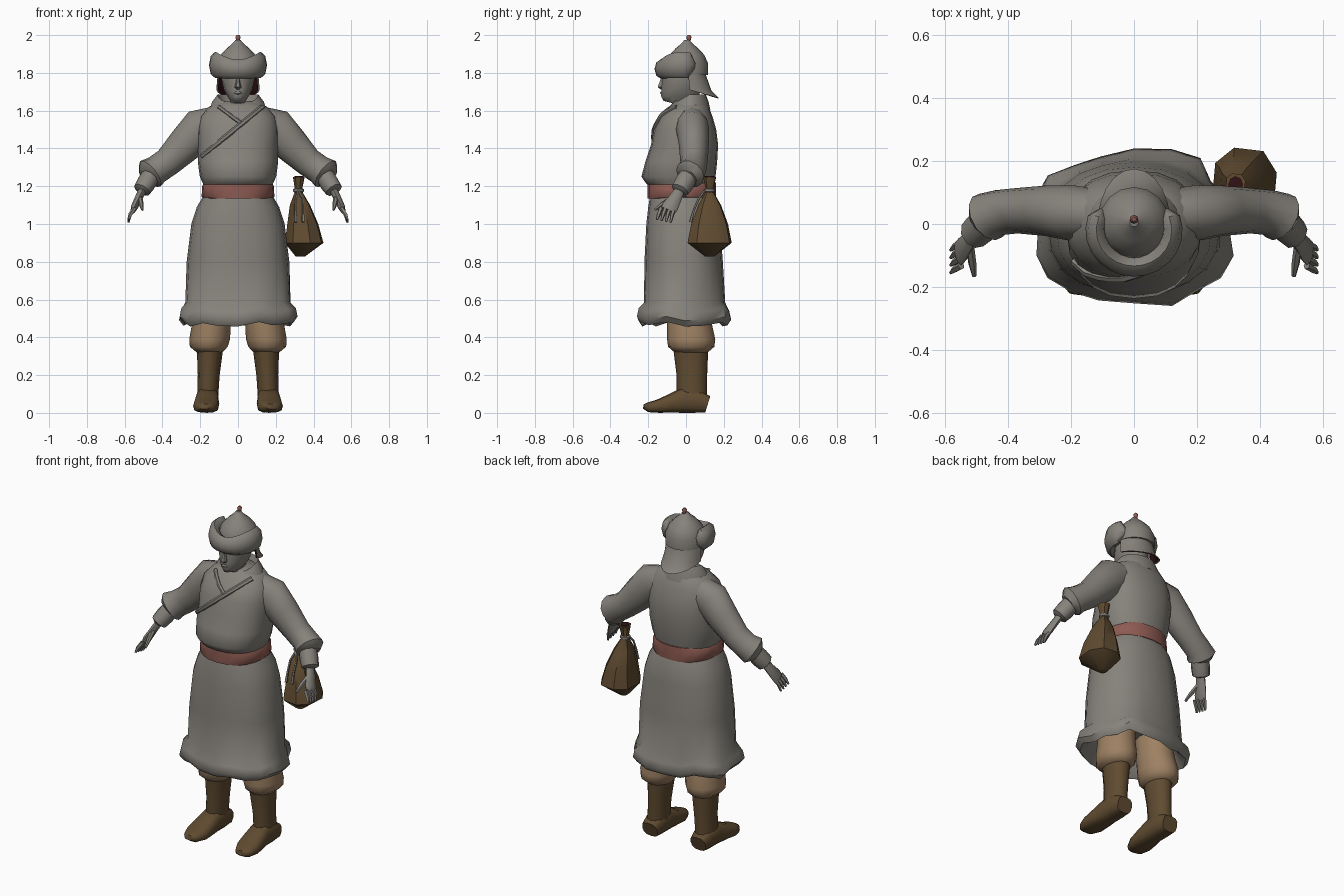
import bpy, bmesh, math, random
from mathutils import Vector

cube = bpy.data.objects.get("Cube")
if cube:
    bpy.data.objects.remove(cube, do_unlink=True)
random.seed(4)


def material(name, *rgb):
    mat = bpy.data.materials.new(name)
    mat.use_nodes = True
    mat.diffuse_color = (*rgb, 1)
    shader = mat.node_tree.nodes["Principled BSDF"]
    shader.inputs["Base Color"].default_value = (*rgb, 1)
    shader.inputs["Roughness"].default_value = 0.9
    return mat


GREY = material("grey_cloth", .24, .225, .2)
SASH = material("faded_red", .27, .105, .085)
TAN = material("tan_trousers", .34, .22, .125)
LEATHER = material("brown_leather", .115, .07, .03)
LINING = material("dark_red_lining", .03, .006, .008)


def loft(name, rings, mat, caps=True, closed=True, angle=50):
    """Skin a list of point rings into one object."""
    bm = bmesh.new()
    rows = [[bm.verts.new(p) for p in ring] for ring in rings]
    count = len(rows[0])
    for low, high in zip(rows, rows[1:]):
        for i in range(count if closed else count - 1):
            j = (i + 1) % count
            bm.faces.new((low[i], low[j], high[j], high[i]))
    if caps and closed:
        bm.faces.new(rows[0])
        bm.faces.new(rows[-1])
    bmesh.ops.recalc_face_normals(bm, faces=bm.faces)
    mesh = bpy.data.meshes.new(name)
    bm.to_mesh(mesh)
    bm.free()
    mesh.materials.append(mat)
    mesh.shade_smooth()
    mesh.set_sharp_from_angle(angle=math.radians(angle))
    obj = bpy.data.objects.new(name, mesh)
    bpy.context.collection.objects.link(obj)
    return obj


def power(value, exponent):
    return math.copysign(abs(value) ** exponent, value)


def unit_ring(n, square=2.0, turn=0.0):
    angles = [math.tau * i / n + turn for i in range(n)]
    return [(power(math.cos(a), 2 / square), power(math.sin(a), 2 / square)) for a in angles]


def level(z, rx, front, back, cx=0.0, n=20, square=2.0, dip=0.0, turn=0.0):
    """Horizontal ring given by half width, front y and back y."""
    cy, ry = (front + back) / 2, (back - front) / 2
    return [Vector((cx + c * rx, cy + s * ry, z - dip * max(0, -s)))
            for c, s in unit_ring(n, square, turn)]


def tube(name, path, mat, ref=(0, 1, 0), n=10, square=2.0, angle=50):
    """Sweep elliptical sections (x, y, z, ru, rv) along a path."""
    pts = [Vector(p[:3]) for p in path]
    rings = []
    for i, p in enumerate(path):
        t = (pts[min(i + 1, len(pts) - 1)] - pts[max(i - 1, 0)]).normalized()
        u = Vector(ref).cross(t).normalized()
        v = t.cross(u)
        rings.append([pts[i] + u * p[3] * c + v * p[-1] * s for c, s in unit_ring(n, square)])
    return loft(name, rings, mat, angle=angle)


# Coat skirt with an uneven padded hem
hem = [(random.uniform(-.02, .025), random.uniform(-.015, .015)) for _ in range(20)]
skirt = []
for z, rx, front, back, wave in [
        (.6, .22, -.16, .15, 0), (.5, .26, -.2, .19, .5), (.47, .285, -.23, .215, 1),
        (.5, .31, -.25, .235, 1), (.545, .3, -.24, .225, 1), (.585, .28, -.222, .207, .2),
        (.8, .272, -.22, .195, 0), (1, .247, -.21, .18, 0), (1.09, .218, -.2, .17, 0),
        (1.15, .183, -.19, .148, 0)]:
    ring = level(z, rx, front, back, square=2.3)
    for p, (out, lift) in zip(ring, hem):
        p.xy += p.xy.normalized() * out * wave
        p.z += lift * wave
    skirt.append(ring)
loft("coat_skirt", skirt, GREY)

# Coat top, blousing over the sash
TORSO = [(1.19, .178, -.185, .145), (1.22, .188, -.215, .15), (1.25, .202, -.236, .156),
         (1.33, .213, -.215, .165), (1.42, .213, -.185, .17), (1.5, .215, -.17, .16),
         (1.57, .2, -.135, .14), (1.62, .155, -.09, .12), (1.65, .1, -.06, .1)]
loft("coat_top", [level(*r, square=2.3) for r in TORSO], GREY)
loft("sash", [level(z, rx, -.203, .158, square=2.3) for z, rx in
              [(1.135, .18), (1.145, .193), (1.205, .189), (1.22, .175)]], SASH)


def chest(x, z):
    """Point on the front surface of the coat top."""
    for a, b in zip(TORSO, TORSO[1:]):
        if a[0] <= z <= b[0]:
            k = (z - a[0]) / (b[0] - a[0])
            _, rx, front, back = [p + (q - p) * k for p, q in zip(a, b)]
            rise = max(0, 1 - min(1, abs(x) / rx) ** 2.3) ** (1 / 2.3)
            return (x, (front + back) / 2 - rise * (back - front) / 2, z)


def seam(name, start, end, radius):
    path = []
    for i in range(9):
        x, z = [a + (b - a) * i / 8 for a, b in zip(start, end)]
        path.append((*chest(x, z), radius, radius))
    tube(name, path, GREY, n=6)


# Wrapped lapels and folded collar
seam("outer_lapel", (.13, 1.62), (-.19, 1.36), .014)
seam("inner_lapel", (-.1, 1.62), (.02, 1.53), .012)
loft("collar", [level(z, rx, front, back, dip=dip) for z, rx, front, back, dip in [
    (1.6, .15, -.115, .13, .05), (1.645, .138, -.095, .12, .05),
    (1.685, .108, -.07, .105, .05), (1.62, .08, -.05, .08, .03)]], GREY)

# Head with chin and nose
loft("head", [level(z, rx, front, back, n=14) for z, rx, front, back in [
    (1.58, .06, -.06, .06), (1.64, .055, -.075, .06), (1.652, .04, -.122, .06),
    (1.675, .056, -.134, .07), (1.71, .075, -.132, .08), (1.76, .086, -.13, .09),
    (1.83, .09, -.13, .09), (1.88, .06, -.08, .06)]], GREY)
loft("nose", [level(z, rx, front, -.11, n=6) for z, rx, front in [
    (1.712, .01, -.135), (1.725, .018, -.153), (1.75, .012, -.143), (1.785, .008, -.13)]], GREY)
loft("lips", [level(z, rx, front, -.11, n=8) for z, rx, front in [
    (1.685, .012, -.13), (1.692, .022, -.139), (1.702, .016, -.134)]], GREY)

# Pointed hat, finial and turned-up brim
loft("hat_crown", [level(z, r, .005 - r, .005 + r, n=16) for z, r in [
    (1.79, .112), (1.85, .112), (1.895, .092), (1.93, .06), (1.955, .03), (1.975, .013)]], GREY)
loft("hat_finial", [level(z, r, .015 - r, .015 + r, n=8) for z, r in [
    (1.965, .009), (1.98, .011), (1.99, .014), (2, .007)]], SASH)
brim = []
for i in range(17):
    a = math.radians(146 + 248 * i / 16)
    side = abs(math.cos(a)) ** 2
    taper = .35 if i in (0, 16) else 1
    brim.append((.12 * math.cos(a), -.02 + .113 * math.sin(a), 1.82 + .022 * side,
                 .034 * taper, (.05 + .02 * side) * taper))
tube("hat_brim", brim, GREY, ref=(0, 0, 1), n=8)


def neck_flap(name, mat, inset):
    rows = []
    for z, rx, reach, dip in [(1.88, .09, .075, 0), (1.8, .108, .1, .01),
                              (1.74, .113, .13, .035), (1.715, .115, .17, .05)]:
        angles = [math.radians(5 + 17 * i) for i in range(11)]
        rows.append([Vector(((rx - inset) * math.cos(a), (reach - inset) * math.sin(a) + .005,
                             z - dip * math.sin(a))) for a in angles])
    loft(name, rows, mat, closed=False)


neck_flap("hat_neck_flap", GREY, 0)
neck_flap("hat_flap_lining", LINING, .008)

# Limbs, built once per side
for label, m in (("left", 1), ("right", -1)):
    def limb(part, path, mat, **options):
        tube(f"{label}_{part}", [(m * p[0], *p[1:]) for p in path], mat, **options)

    limb("sleeve", [(.11, .03, 1.535, .09, .08), (.2, .035, 1.505, .108, .088),
                    (.28, .042, 1.42, .095, .08), (.37, .042, 1.33, .077, .072),
                    (.43, .036, 1.288, .076, .072), (.465, .022, 1.265, .086, .08),
                    (.478, .01, 1.25, .055, .055)], GREY, n=12)
    limb("cuff", [(.455, .02, 1.265, .05, .05), (.485, -.01, 1.215, .052, .054),
                  (.508, -.032, 1.18, .047, .05), (.512, -.036, 1.172, .025, .03)], GREY, n=9)
    limb("palm", [(.5, -.028, 1.19, .022, .026), (.525, -.055, 1.14, .02, .034),
                  (.548, -.085, 1.09, .019, .044), (.555, -.095, 1.072, .014, .04)], GREY, n=8)
    for k in range(4):
        y = -.06 - .024 * k
        limb(f"finger_{k + 1}", [(.547, y, 1.085, .012, .012), (.57, y - .013, 1.05, .011, .011),
                                 (.58, y - .022, 1.008 + .005 * k, .006, .006)], GREY, n=5)
    limb("thumb", [(.52, -.07, 1.14, .014, .014), (.512, -.125, 1.105, .013, .013),
                   (.506, -.165, 1.075, .007, .007)], GREY, n=6)

    # Baggy trousers tucked into boots
    loft(f"{label}_trouser_leg", [level(z, rx, front, back, m * x, n=12) for z, rx, front, back, x in [
        (.62, .1, -.1, .12, .13), (.48, .102, -.1, .135, .14), (.39, .108, -.1, .155, .15),
        (.35, .1, -.095, .15, .155), (.32, .068, -.06, .115, .15)]], TAN)
    loft(f"{label}_boot_shaft", [level(z, rx, front, back, m * x, n=12) for z, rx, front, back, x in [
        (.345, .07, -.068, .118, .148), (.2, .058, -.05, .112, .155),
        (.1, .056, -.05, .11, .16), (.03, .055, -.04, .108, .162)]], LEATHER)
    limb("boot_foot", [(.162, .115, .045, .045, .05), (.162, .06, .062, .062, .06),
                       (.162, -.02, .066, .066, .06), (.165, -.08, .05, .05, .066),
                       (.17, -.15, .035, .035, .068), (.175, -.2, .03, .026, .05),
                       (.178, -.222, .034, .014, .028)], LEATHER, ref=(1, 0, 0), n=12, square=2.8)

# Tied pouch with lining and hanging cords
loft("pouch", [level(z, rx, .125 - ry, .125 + ry, x, n=8, square=2.4, turn=.25)
               for z, rx, ry, x in [
    (.828, .025, .025, .33), (.9, .105, .12, .35), (1, .084, .1, .343), (1.1, .055, .062, .328),
    (1.175, .018, .018, .32), (1.25, .032, .036, .322)]], LEATHER, angle=40)
loft("pouch_mouth", [level(z, .024, .098, .152, .322, n=8) for z in (1.248, 1.253)], LINING)
loft("pouch_tie", [level(z, r, .125 - r, .125 + r, .32, n=8) for z, r in [
    (1.165, .018), (1.172, .029), (1.184, .029), (1.19, .018)]], GREY)
for k, x in enumerate((.305, .345)):
    tube(f"pouch_cord_{k + 1}", [(.32, .1, 1.178, .006, .006), (x, .065, 1.13, .006, .006),
                                 (x, .04, 1.07, .006, .006), (x, .024, 1.01, .009, .009)], GREY, n=5)
